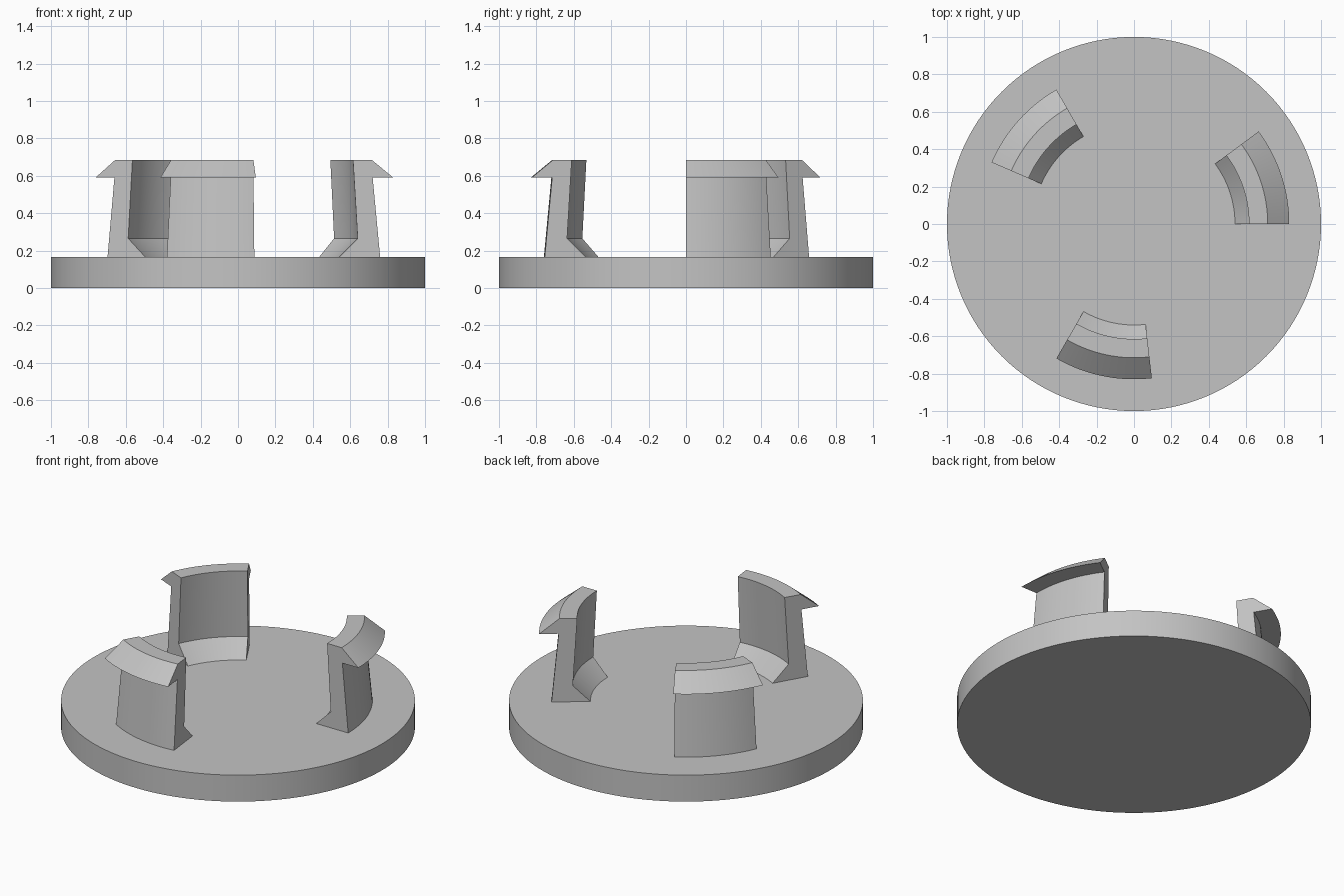
import bpy
import bmesh
from math import radians, sin, cos

cube = bpy.data.objects.get("Cube")
if cube:
    bpy.data.objects.remove(cube, do_unlink=True)

DISC_TOP = 0.165
CLIP_ANGLE = 36.6
CLIP_STEPS = 16

# Single grey plastic
grey = bpy.data.materials.new("grey_plastic")
grey.use_nodes = True
colour = (0.55, 0.55, 0.55, 1)
grey.diffuse_color = colour
grey.node_tree.nodes["Principled BSDF"].inputs["Base Color"].default_value = colour


def finish(obj):
    obj.data.materials.clear()
    obj.data.materials.append(grey)
    bpy.ops.object.select_all(action="DESELECT")
    obj.select_set(True)
    bpy.context.view_layer.objects.active = obj
    bpy.ops.object.shade_smooth_by_angle(angle=radians(25))


# Round base plate
bpy.ops.mesh.primitive_cylinder_add(vertices=128, radius=1, depth=DISC_TOP,
                                    location=(0, 0, DISC_TOP / 2))
base = bpy.context.object
base.name = "base_plate"
finish(base)

# Clip cross-section as (radius, height): foot, leaning wall, barbed head
profile = [(0.54, DISC_TOP), (0.76, DISC_TOP), (0.72, 0.59), (0.83, 0.59),
           (0.715, 0.685), (0.615, 0.685), (0.64, 0.265)]


def add_clip(name, start):
    bm = bmesh.new()
    rings = []
    for i in range(CLIP_STEPS + 1):
        a = radians(start + CLIP_ANGLE * i / CLIP_STEPS)
        rings.append([bm.verts.new((r * cos(a), r * sin(a), z)) for r, z in profile])
    n = len(profile)
    for p, q in zip(rings, rings[1:]):
        for j in range(n):
            k = (j + 1) % n
            bm.faces.new((p[j], p[k], q[k], q[j]))
    bm.faces.new(rings[0])
    bm.faces.new(rings[-1][::-1])
    bmesh.ops.recalc_face_normals(bm, faces=bm.faces)
    mesh = bpy.data.meshes.new(name)
    bm.to_mesh(mesh)
    bm.free()
    obj = bpy.data.objects.new(name, mesh)
    bpy.context.collection.objects.link(obj)
    finish(obj)


# Three snap clips spaced evenly round the plate
for name, start in (("left_clip", 0), ("back_right_clip", 120), ("front_clip", 240)):
    add_clip(name, start)
